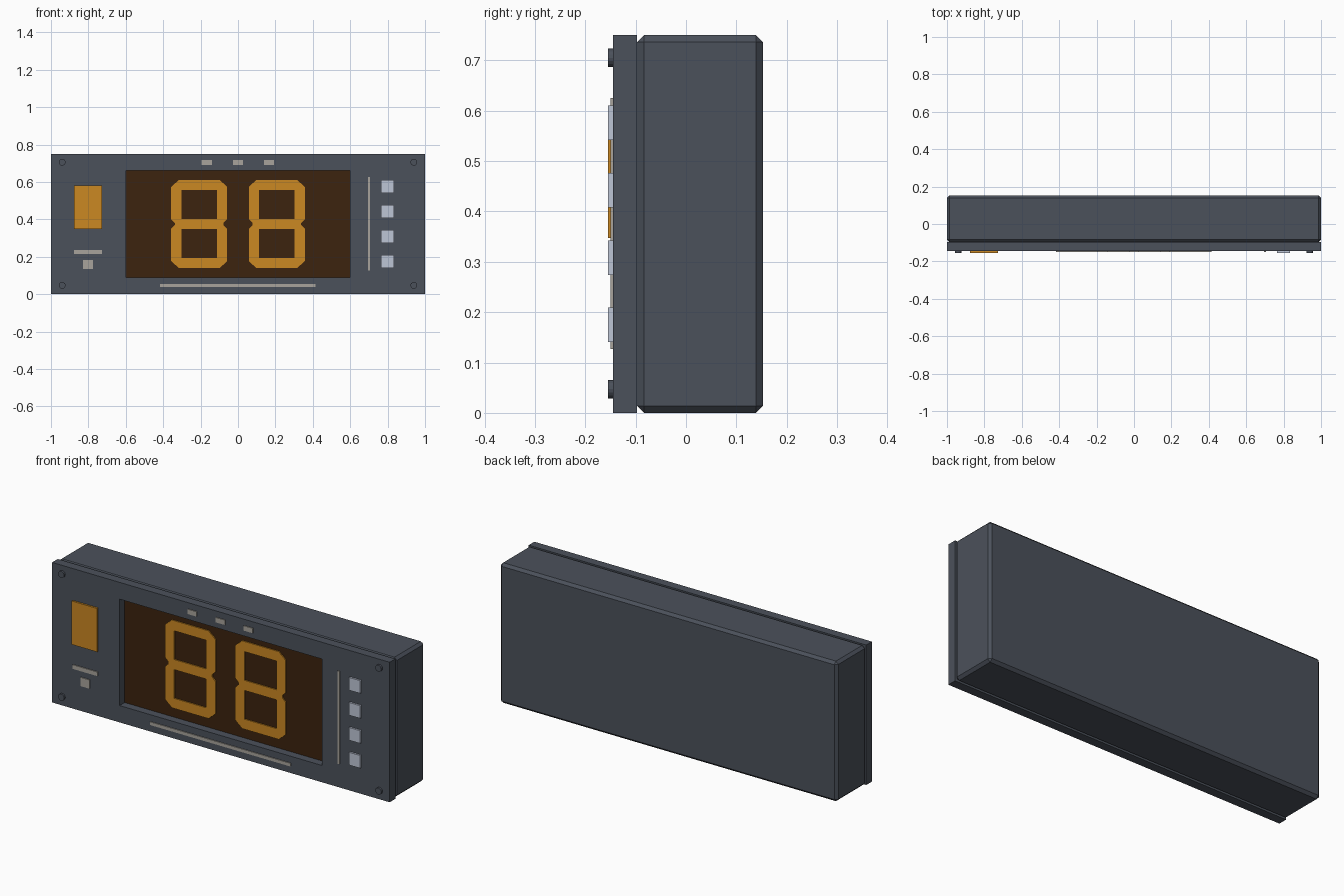
import bpy, bmesh, math

if "Cube" in bpy.data.objects:
    bpy.data.objects.remove(bpy.data.objects["Cube"])


def srgb(*rgb):
    lin = [c / 255 / 12.92 if c / 255 <= 0.04045 else ((c / 255 + 0.055) / 1.055) ** 2.4 for c in rgb]
    return (*lin, 1.0)


def material(name, *rgb):
    m = bpy.data.materials.new(name)
    m.diffuse_color = srgb(*rgb)
    m.use_nodes = True
    m.node_tree.nodes["Principled BSDF"].inputs["Base Color"].default_value = m.diffuse_color
    return m


CASE = material("slate_grey", 75, 81, 91)
GLASS = material("dark_amber_glass", 60, 35, 14)
AMBER = material("amber", 203, 136, 34)
MARK = material("warm_grey_print", 168, 164, 156)
KEY = material("pale_blue_grey", 190, 198, 214)


def finish(bm, name, mat):
    bmesh.ops.recalc_face_normals(bm, faces=bm.faces)
    me = bpy.data.meshes.new(name)
    bm.to_mesh(me)
    bm.free()
    me.materials.append(mat)
    ob = bpy.data.objects.new(name, me)
    bpy.context.collection.objects.link(ob)
    return ob


def add_prism(bm, outline, y0, y1):
    """Extrude an (x, z) outline from y0 to y1."""
    f = bm.faces.new([bm.verts.new((x, y0, z)) for x, z in outline])
    ext = bmesh.ops.extrude_face_region(bm, geom=[f])
    for v in ext["geom"]:
        if isinstance(v, bmesh.types.BMVert):
            v.co.y = y1


def rect(x0, x1, z0, z1):
    return [(x0, z0), (x1, z0), (x1, z1), (x0, z1)]


def prisms(name, mat, outlines, y0, y1):
    bm = bmesh.new()
    for o in outlines:
        add_prism(bm, o, y0, y1)
    return finish(bm, name, mat)


FRONT, SEAM, BACK, TOP = -0.145, -0.097, 0.153, 0.75

# Rear housing with chamfered edges
housing = prisms("housing", CASE, [rect(-1, 1, 0, TOP)], SEAM, BACK)
bev = housing.modifiers.new("chamfer", "BEVEL")
bev.width = 0.014
bev.segments = 1

# Front plate: rectangular ring around the display opening
bm = bmesh.new()
rings = [[bm.verts.new((x, y, z)) for x, z in r]
         for y in (FRONT, SEAM)
         for r in (rect(-1, 1, 0, TOP), rect(-0.6, 0.6, 0.09, 0.66))]
for a, b in ((0, 1), (2, 3), (0, 2), (1, 3)):
    for i in range(4):
        j = (i + 1) % 4
        bm.faces.new((rings[a][i], rings[a][j], rings[b][j], rings[b][i]))
finish(bm, "front_plate", CASE)

# Recessed display glass
GLASS_Y = -0.102
prisms("display_glass", GLASS, [rect(-0.6, 0.6, 0.09, 0.66)], GLASS_Y, SEAM)


# Seven-segment digits made of bars with clipped corners
def segment(cx, cz, half, upright, t=0.027, c=0.02):
    pts = [(-half, -t + c), (-half + c, -t), (half - c, -t), (half, -t + c),
           (half, t - c), (half - c, t), (-half + c, t), (-half, t - c)]
    return [(cx + (v if upright else u), cz + (u if upright else v)) for u, v in pts]


MID = 0.375
for name, cx in (("left_digit", -0.208), ("right_digit", 0.208)):
    bars = [segment(cx, MID + k * 0.208, 0.13, False) for k in (-1, 0, 1)]
    bars += [segment(cx + sx * 0.122, MID + sz * 0.112, 0.107, True)
             for sx in (-1, 1) for sz in (-1, 1)]
    prisms(name, AMBER, bars, GLASS_Y - 0.006, GLASS_Y)

# Amber indicator window
prisms("indicator_window", AMBER, [rect(-0.877, -0.727, 0.347, 0.58)], -0.155, FRONT)

# Printed bars and marks
marks = [rect(-0.877, -0.727, 0.215, 0.237),
         rect(-0.829, -0.776, 0.135, 0.182),
         rect(0.694, 0.706, 0.127, 0.625),
         rect(-0.417, 0.415, 0.037, 0.054)]
marks += [rect(x - 0.027, x + 0.027, 0.691, 0.717) for x in (-0.167, 0, 0.165)]
prisms("panel_marks", MARK, marks, -0.15, FRONT)

# Column of push buttons
prisms("push_buttons", KEY,
       [rect(0.765, 0.833, z - 0.034, z + 0.034) for z in (0.175, 0.308, 0.442, 0.576)],
       -0.155, FRONT)

# Corner screws
N = 16
screws = [[(sx * 0.94 + 0.018 * math.cos(2 * math.pi * i / N),
            z + 0.018 * math.sin(2 * math.pi * i / N)) for i in range(N)]
          for sx in (-1, 1) for z in (0.047, 0.705)]
prisms("corner_screws", CASE, screws, -0.155, FRONT)
